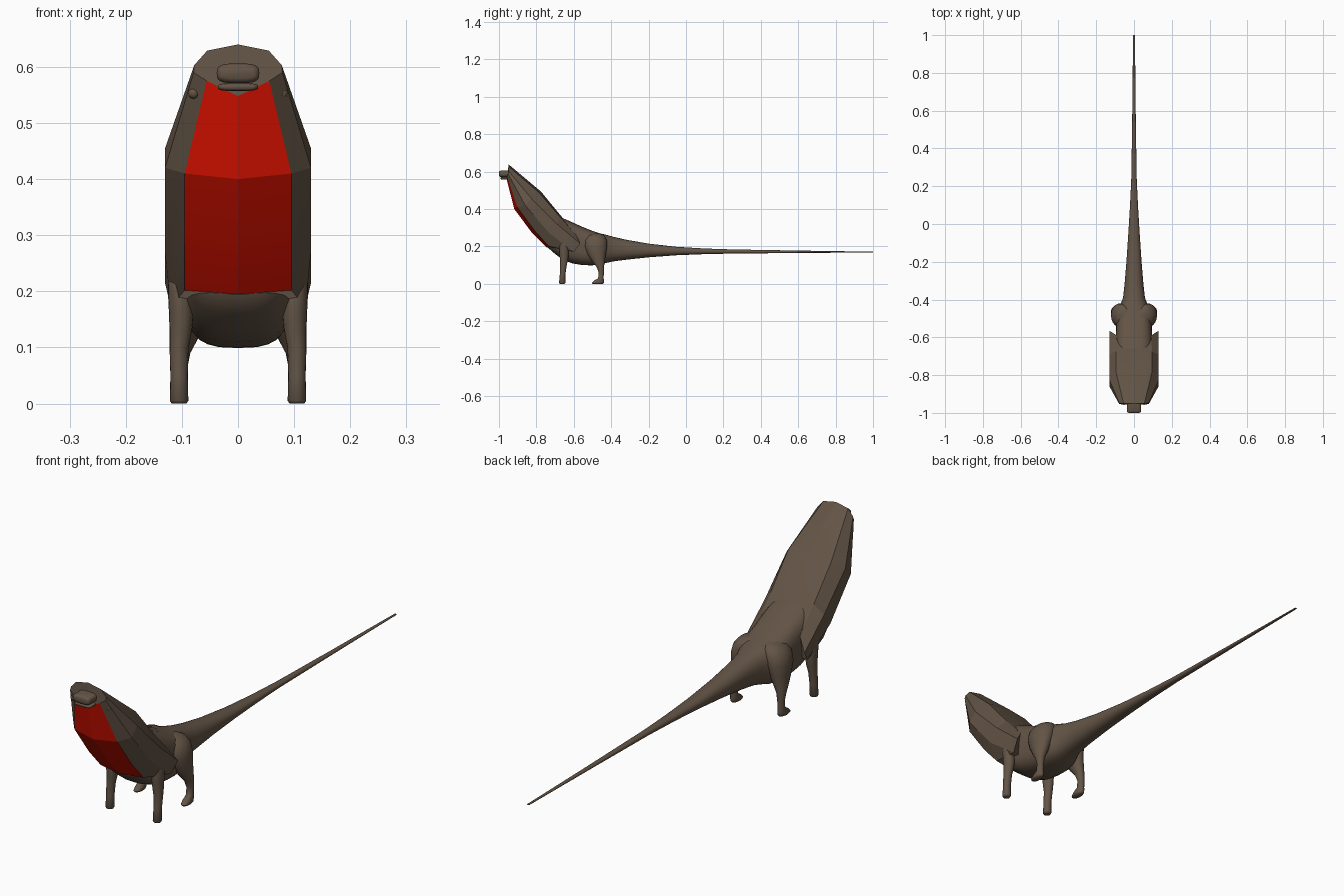
import bpy, bmesh, math


def material(name, rgb):
    m = bpy.data.materials.new(name)
    m.diffuse_color = (*rgb, 1)
    return m


BROWN = material("brown skin", (0.125, 0.089, 0.061))
RED = material("red throat", (0.74, 0.006, 0.0))


def loft(name, rings, smooth=40, strip=None):
    """Skin a list of equal closed rings; strip(i) gives a material index."""
    bm = bmesh.new()
    vs = [[bm.verts.new(p) for p in r] for r in rings]
    n = len(rings[0])
    for a, b in zip(vs, vs[1:]):
        for i in range(n):
            j = (i + 1) % n
            f = bm.faces.new((a[i], a[j], b[j], b[i]))
            f.material_index = strip(i) if strip else 0
    bm.faces.new(vs[0])
    bm.faces.new(vs[-1])
    bmesh.ops.recalc_face_normals(bm, faces=bm.faces)
    me = bpy.data.meshes.new(name)
    bm.to_mesh(me)
    bm.free()
    ob = bpy.data.objects.new(name, me)
    bpy.context.collection.objects.link(ob)
    me.materials.append(BROWN)
    if strip:
        me.materials.append(RED)
    bpy.context.view_layer.objects.active = ob
    ob.select_set(True)
    bpy.ops.object.shade_smooth_by_angle(angle=math.radians(smooth))
    ob.select_set(False)
    return ob


def circle(n=20, power=1.0):
    for k in range(n):
        c, s = math.cos(2 * math.pi * k / n), math.sin(2 * math.pi * k / n)
        yield math.copysign(abs(c) ** power, c), math.copysign(abs(s) ** power, s)


# Body and tail: y, top z, bottom z, half width, squareness power
spine = [(-0.74, 0.36, 0.195, 0.085, .7), (-0.70, 0.365, 0.16, 0.095, .65),
         (-0.66, 0.352, 0.13, 0.098, .65), (-0.61, 0.33, 0.11, 0.098, .65),
         (-0.55, 0.303, 0.10, 0.094, .65), (-0.50, 0.283, 0.099, 0.094, .68),
         (-0.46, 0.27, 0.104, 0.088, .72), (-0.425, 0.262, 0.112, 0.071, .8),
         (-0.39, 0.252, 0.12, 0.058, .85), (-0.32, 0.236, 0.129, 0.05, .9),
         (-0.20, 0.215, 0.142, 0.04, .9), (-0.05, 0.198, 0.153, 0.03, .9),
         (0.10, 0.189, 0.159, 0.021, .9), (0.25, 0.184, 0.162, 0.014, .9),
         (0.6, 0.178, 0.165, 0.009, .9), (1.0, 0.172, 0.168, 0.005, .9)]
loft("body_and_tail",
     [[(w * c, y, (t + b) / 2 + (t - b) / 2 * s) for c, s in circle(28, p)]
      for y, t, b, w, p in spine], 60)

# Faceted hood: half sections from top centre to throat centre (x, y, z)
half = [
    [(0, -.95, .64), (.055, -.95, .629), (.078, -.948, .603),
     (.079, -.952, .59), (.056, -.957, .575), (0, -.956, .548)],
    [(0, -.775, .493), (.095, -.785, .487), (.13, -.825, .455),
     (.13, -.86, .42), (.095, -.902, .41), (0, -.918, .40)],
    [(0, -.67, .365), (.095, -.675, .36), (.13, -.69, .32),
     (.13, -.73, .27), (.095, -.81, .285), (0, -.825, .275)],
    [(0, -.58, .26), (.092, -.59, .265), (.13, -.565, .215),
     (.12, -.60, .172), (.095, -.735, .202), (0, -.745, .195)]]
loft("hood",
     [h + [(-x, y, z) for x, y, z in h[-2:0:-1]] for h in half], 12,
     strip=lambda i: 1 if i in (4, 5) else 0)


# Snout: upper and lower jaw
def jaw(name, w, z0, z1, front):
    zc, hz = (z0 + z1) / 2, (z1 - z0) / 2
    sections = [(front, .75, .5), (front + .003, .92, .82),
                (front + .01, 1, 1), (-.94, 1, 1)]
    loft(name, [[(w * a * c, y, zc + hz * b * s) for c, s in circle(24, .6)]
                for y, a, b in sections], 75)


jaw("upper_jaw", .038, .571, .606, -1.0)
jaw("lower_jaw", .036, .557, .571, -.992)

# Legs: z, x, y, half width x, half width y
front_leg = [(0, .105, -.662, .013, .013), (.005, .105, -.662, .0165, .017),
             (.05, .105, -.66, .0155, .015), (.10, .105, -.655, .017, .018),
             (.13, .102, -.652, .02, .022), (.16, .101, -.652, .022, .025),
             (.20, .104, -.652, .021, .026), (.225, .111, -.65, .013, .022),
             (.24, .115, -.65, .005, .01)]
rear_leg = [(0, .105, -.472, .013, .028), (.005, .105, -.472, .0165, .033),
            (.016, .105, -.466, .016, .028), (.03, .105, -.455, .014, .015),
            (.06, .105, -.453, .014, .014), (.09, .103, -.458, .018, .02),
            (.12, .095, -.468, .026, .034), (.16, .085, -.478, .036, .05),
            (.20, .077, -.483, .045, .062), (.235, .066, -.485, .048, .062),
            (.258, .056, -.485, .038, .05), (.27, .045, -.485, .02, .025)]
for side, s in (("right", 1), ("left", -1)):
    for part, path in (("front_leg", front_leg), ("rear_leg", rear_leg)):
        loft(f"{part}_{side}",
             [[(s * x + a * c, y + b * d, z) for c, d in circle(18)]
              for z, x, y, a, b in path], 60)
    # Eyes: small bumps on the hood side
    bpy.ops.mesh.primitive_uv_sphere_add(segments=14, ring_count=8, radius=.01,
                                         location=(s * .079, -.933, .553))
    eye = bpy.context.object
    eye.name = f"eye_{side}"
    eye.data.materials.append(BROWN)
    bpy.ops.object.shade_smooth_by_angle(angle=math.radians(60))
    eye.select_set(False)
